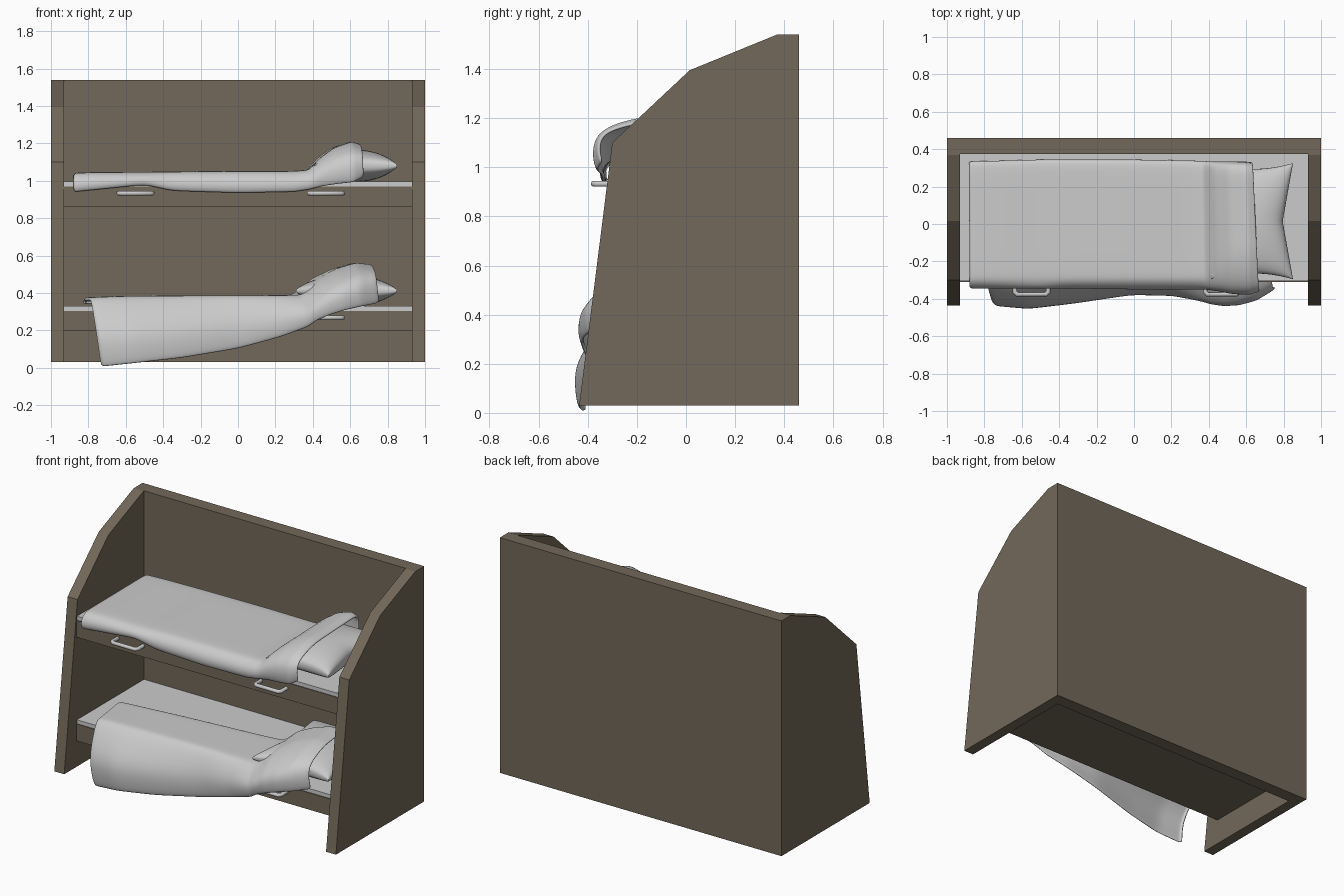
import bpy, math
from mathutils import Vector

if "Cube" in bpy.data.objects:
    bpy.data.objects.remove(bpy.data.objects["Cube"])

def mat(name, col):
    m = bpy.data.materials.new(name)
    m.diffuse_color = (*col, 1)
    m.use_nodes = True
    m.node_tree.nodes["Principled BSDF"].inputs["Base Color"].default_value = m.diffuse_color
    return m

WOOD = mat("dark_wood", (0.17, 0.14, 0.10))
CLOTH = mat("blanket_cloth", (0.58, 0.58, 0.58))

def mesh(name, verts, faces, material=None, smooth=False):
    me = bpy.data.meshes.new(name)
    me.from_pydata(verts, [], faces)
    ob = bpy.data.objects.new(name, me)
    bpy.context.collection.objects.link(ob)
    if material:
        me.materials.append(material)
    for p in me.polygons:
        p.use_smooth = smooth
    return ob

def prism(name, profile, x0, x1, material=None):
    """Extrude a (y, z) profile along x."""
    n = len(profile)
    v = [(x, y, z) for x in (x0, x1) for y, z in profile]
    f = [tuple(range(n))[::-1], tuple(range(n, 2 * n))]
    f += [(i, (i + 1) % n, n + (i + 1) % n, n + i) for i in range(n)]
    ob = mesh(name, v, f, material)
    import bmesh
    bm = bmesh.new()
    bm.from_mesh(ob.data)
    bmesh.ops.recalc_face_normals(bm, faces=bm.faces)
    bm.to_mesh(ob.data)
    bm.free()
    return ob

def box(name, x0, x1, y0, y1, z0, z1, material=None):
    return prism(name, [(y0, z0), (y1, z0), (y1, z1), (y0, z1)], x0, x1, material)

def grid_faces(nu, nv, off=0):
    return [(off + i * nv + j, off + i * nv + j + 1, off + (i + 1) * nv + j + 1, off + (i + 1) * nv + j)
            for i in range(nu - 1) for j in range(nv - 1)]

def handle(name, x, z):
    """Rounded U-shaped pull bar on the bunk front."""
    pts = [(-.09, -.295), (-.09, -.362), (-.078, -.376), (.078, -.376), (.09, -.362), (.09, -.295)]
    cu = bpy.data.curves.new(name, 'CURVE')
    cu.dimensions = '3D'
    cu.bevel_depth = 0.0125
    cu.bevel_resolution = 3
    sp = cu.splines.new('POLY')
    sp.points.add(len(pts) - 1)
    for p, (px, py) in zip(sp.points, pts):
        p.co = (x + px, py, z, 1)
    bpy.context.collection.objects.link(bpy.data.objects.new(name, cu))

def pillow(name, x0, x1, z):
    """Puffed cushion with pinched sides and pointed corners."""
    n, cx, hx, hy = 25, (x0 + x1) / 2, (x1 - x0) / 2, 0.31
    verts, faces = [], []
    for side in (1, -1):
        for i in range(n):
            for j in range(n):
                u = math.sin(math.pi * (i / (n - 1) - .5))
                v = math.sin(math.pi * (j / (n - 1) - .5))
                puff = ((1 - u * u) * (1 - v * v)) ** .42
                x = cx + hx * u * (1 - .25 * (1 - abs(v)))
                y = .015 + hy * v * (1 - .10 * (1 - u * u))
                verts.append((x, y, z + side * (.006 + .08 * puff)))
    f = grid_faces(n, n)
    faces = [q[::-1] for q in f] + [tuple(k + n * n for k in q) for q in f]
    rim = [i * n for i in range(n)] + [(n - 1) * n + j for j in range(1, n)]
    rim += [i * n + n - 1 for i in range(n - 2, -1, -1)] + [j for j in range(n - 2, 0, -1)]
    m = len(rim)
    faces += [(rim[k], rim[k] + n * n, rim[(k + 1) % m] + n * n, rim[(k + 1) % m]) for k in range(m)]
    mesh(name, verts, faces, None, True)

def blanket(name, z0, stations, back_lead=0.0):
    """Cloth draped over a bunk. Station: x_back, x_front, y_back, y_front, top, y_out, z_bottom."""
    rows, sub = [], 3
    for a, b in zip(stations, stations[1:]):
        rows += [[p + (q - p) * k / sub for p, q in zip(a, b)] for k in range(sub)]
    rows.append(list(stations[-1]))
    verts = []
    for xb, xf, yb, yf, top, out, bot in rows:
        h = top - z0
        r = .05 + max(0, h - .06) * .7
        foot = z0 + .012
        sec = [(yb, foot), (yb, foot + (top - foot) * .7), (yb - .02, top)]
        sec += [(yb - .02 + (yf + r - yb + .02) * k / 5, top) for k in range(1, 6)]
        my = top - .3 * (top - bot)
        sec += [(yf + .25 * r, top - .12 * h), (yf + (out - yf) * .6, my)]
        sec += [(out, my + (bot - my) * .35), (out, my + (bot - my) * .7), (out + .012, bot)]
        d = [0]
        for p, q in zip(sec, sec[1:]):
            d.append(d[-1] + math.dist(p, q))
        for (y, z), t in zip(sec, d):
            t /= d[-1]
            verts.append((xb + (xf - xb) * t, y, z))
    ob = mesh(name, verts, grid_faces(len(rows), len(sec)), CLOTH, True)
    s = ob.modifiers.new("thickness", 'SOLIDIFY')
    s.thickness, s.offset = 0.015, -1
    s = ob.modifiers.new("soften", 'SUBSURF')
    s.levels = s.render_levels = 2

# Frame: two cut-away side panels and a back panel
side = [(-.435, .03), (.46, .03), (.46, 1.54), (.37, 1.54), (.015, 1.395), (-.30, 1.10)]
prism("left_side_panel", side, -1, -.93, WOOD)
prism("right_side_panel", side, .93, 1, WOOD)
box("back_panel", -.93, .93, .375, .46, .03, 1.54, WOOD)

# Two bunks, each with base, mattress board and pull handles
for label, z in (("lower", .33), ("upper", .995)):
    box(label + "_bunk_base", -.93, .93, -.31, .375, z - .133, z - .025, WOOD)
    box(label + "_mattress", -.93, .93, -.305, .375, z - .025, z)
    for s, x in (("left", -.548), ("right", .47)):
        handle(f"{label}_{s}_handle", x, z - .062)

# Pillows
pillow("upper_pillow", .41, .85, 1.08)
pillow("lower_pillow", .31, .85, .412)

# Neatly laid upper blanket
blanket("upper_blanket", .995, [
    (-.885, -.88, .325, -.32, 1.025, -.335, .945),
    (-.875, -.87, .335, -.32, 1.043, -.345, .938),
    (-.75, -.75, .338, -.32, 1.047, -.345, .95),
    (-.50, -.50, .345, -.32, 1.048, -.345, .975),
    (-.35, -.35, .345, -.32, 1.05, -.345, .943),
    (0, 0, .345, -.32, 1.053, -.35, .932),
    (.30, .30, .34, -.32, 1.053, -.35, .938),
    (.37, .38, .337, -.32, 1.06, -.35, .95),
    (.42, .45, .335, -.32, 1.125, -.36, .968),
    (.50, .53, .335, -.32, 1.18, -.375, .98),
    (.59, .62, .335, -.32, 1.21, -.38, .99),
    (.63, .675, .33, -.31, 1.195, -.36, 1.02)])

# Lower blanket, slipped askew and hanging to the floor
blanket("lower_blanket", .33, [
    (-.83, -.735, -.03, -.335, .362, -.425, .008),
    (-.82, -.715, -.02, -.335, .378, -.44, .004),
    (-.65, -.55, -.01, -.335, .384, -.455, .022),
    (-.40, -.30, .015, -.33, .386, -.425, .05),
    (-.10, 0, .04, -.325, .388, -.38, .10),
    (.13, .22, .06, -.325, .388, -.385, .16),
    (.27, .37, .075, -.33, .39, -.415, .215),
    (.31, .42, .08, -.33, .42, -.43, .25),
    (.37, .49, .085, -.33, .48, -.44, .28),
    (.48, .57, .095, -.32, .53, -.435, .305),
    (.60, .66, .105, -.32, .562, -.41, .325),
    (.67, .76, .11, -.31, .552, -.35, .345)])
